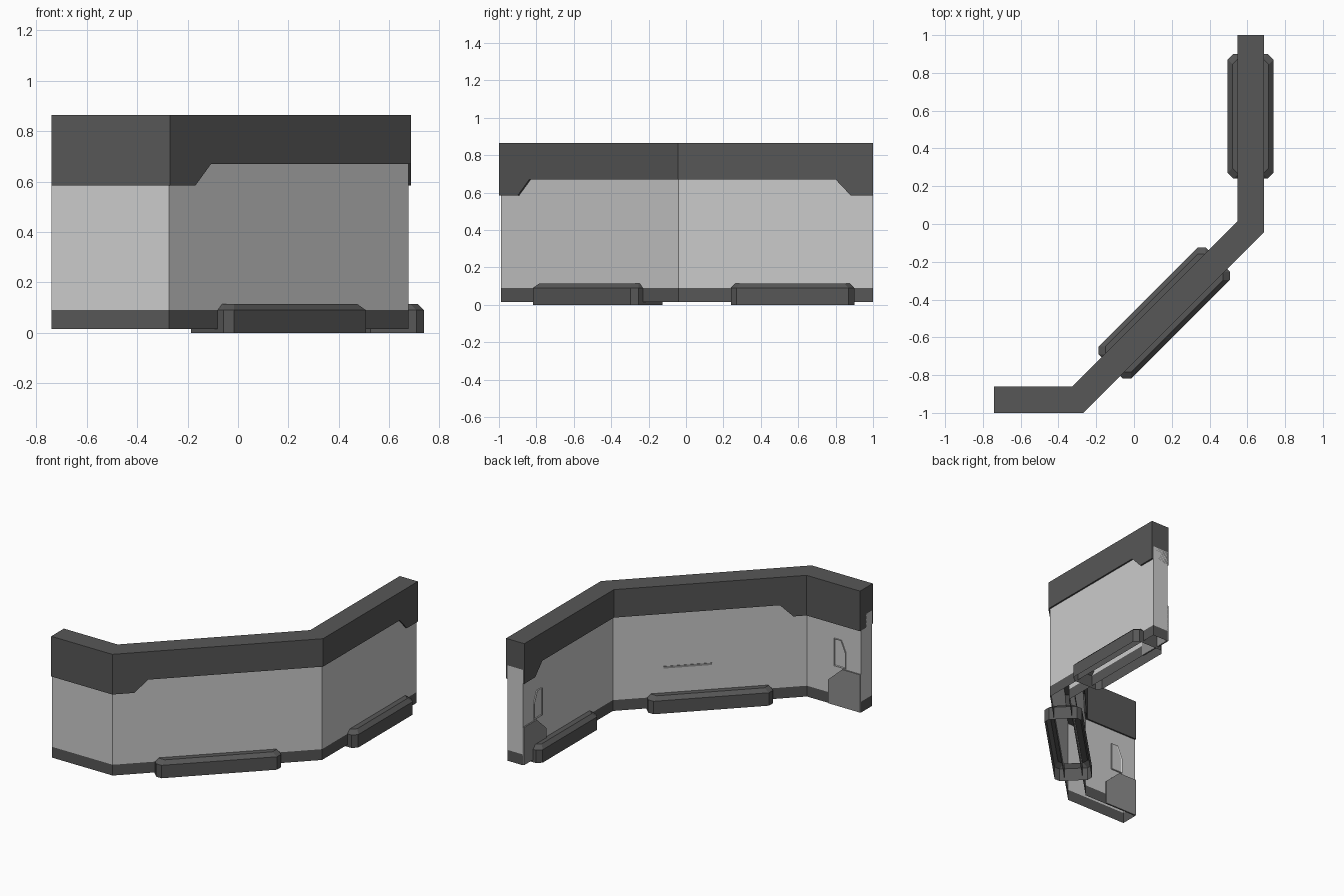
import bpy, bmesh, math
from mathutils import Vector

if "Cube" in bpy.data.objects:
    bpy.data.objects.remove(bpy.data.objects["Cube"])

def material(name, v):
    m = bpy.data.materials.new(name)
    m.diffuse_color = (v, v, v, 1)
    m.use_nodes = True
    m.node_tree.nodes["Principled BSDF"].inputs["Base Color"].default_value = m.diffuse_color
    return m

LIGHT = material("light_grey", 0.60)
MID = material("mid_grey", 0.27)
DARK = material("dark_grey", 0.095)

def finish(bm, name, mat):
    mesh = bpy.data.meshes.new(name)
    bm.to_mesh(mesh)
    bm.free()
    mesh.materials.append(mat)
    ob = bpy.data.objects.new(name, mesh)
    bpy.context.collection.objects.link(ob)
    return ob

# Centre line of the bent wall
P = [Vector(p) for p in ((-0.74, -0.93), (-0.298, -0.93), (0.617, -0.015), (0.617, 1.0))]
DIAG = Vector((1, 1)).normalized()

def wall_band(name, stations, half, top, mat, cap_top=False, cap_bottom=False):
    """Mitred wall; stations are (centre point, lower edge height)."""
    bm = bmesh.new()
    rings = []
    pts = [s[0] for s in stations]
    for i, (p, zb) in enumerate(stations):
        a = (p - pts[i - 1]).normalized() if i else (pts[1] - p).normalized()
        b = (pts[i + 1] - p).normalized() if i < len(pts) - 1 else a
        na, nb = Vector((-a.y, a.x)), Vector((-b.y, b.x))
        m = (na + nb).normalized()
        off = m * (half / m.dot(na))
        rings.append([bm.verts.new((q.x, q.y, z)) for q, z in
                      ((p + off, zb), (p + off, top), (p - off, top), (p - off, zb))])
    for r, s in zip(rings, rings[1:]):
        for k in range(4):
            if (k == 1 and not cap_top) or (k == 3 and not cap_bottom):
                continue
            j = (k + 1) % 4
            bm.faces.new((r[k], r[j], s[j], s[k]))
    bm.faces.new(rings[0][::-1])
    bm.faces.new(rings[-1])
    bmesh.ops.recalc_face_normals(bm, faces=bm.faces[:])
    return finish(bm, name, mat)

wall_band("base_band", [(p, 0.015) for p in P], 0.059, 0.09, DARK)
wall_band("wall_panels", [(p, 0.09) for p in P], 0.059, 0.68, LIGHT, cap_top=True)

# Top band with a stepped lower edge
LOW, HIGH = 0.585, 0.67
wall_band("top_band", [
    (P[0], LOW), (P[1], LOW), (P[1] + DIAG * 0.113, LOW), (P[1] + DIAG * 0.2, HIGH),
    (P[2], HIGH), (Vector((0.617, 0.80)), HIGH), (Vector((0.617, 0.88)), LOW), (P[3], LOW),
], 0.07, 0.865, DARK, cap_top=True, cap_bottom=True)

def foot(name, centre, angle, length):
    """Open-bottomed shoe with clipped corners and a chamfered top."""
    bm = bmesh.new()
    rings = []
    for inset, z in ((0, 0), (0, 0.09), (0.025, 0.115)):
        x, y, c = length / 2 - inset, 0.121 - inset, 0.03
        outline = ((x, c - y), (x, y - c), (x - c, y), (c - x, y),
                   (-x, y - c), (-x, c - y), (c - x, -y), (x - c, -y))
        rings.append([bm.verts.new((u, v, z)) for u, v in outline])
    for r, s in zip(rings, rings[1:]):
        for i in range(8):
            j = (i + 1) % 8
            bm.faces.new((r[i], r[j], s[j], s[i]))
    bm.faces.new(rings[-1])
    # slot in the top where the wall passes through
    for side in (-1, 1):
        bmesh.ops.bisect_plane(bm, geom=bm.verts[:] + bm.edges[:] + bm.faces[:],
                               plane_co=(0, side * 0.059, 0), plane_no=(0, 1, 0))
    bm.normal_update()
    inner = [f for f in bm.faces if f.normal.z > 0.99 and abs(f.calc_center_median().y) < 0.05]
    bmesh.ops.delete(bm, geom=inner, context='FACES')
    ob = finish(bm, name, DARK)
    ob.location = (centre[0], centre[1], 0)
    ob.rotation_euler.z = angle

foot("middle_foot", (0.1605, -0.4716), math.pi / 4, 0.80)
foot("right_foot", (0.617, 0.57), math.pi / 2, 0.66)

def plate(name, origin, u, n, outline, depth, mat, rim=0):
    """Flat plate on an inner wall face; outline is (distance along u, height)."""
    bm = bmesh.new()
    u, n = Vector(u).normalized(), Vector(n).normalized()
    o = Vector(origin) + n * 0.059

    def at(a, z, d):
        q = o + u * a + n * d
        return (q.x, q.y, z)
    face = bm.faces.new([bm.verts.new(at(a, z, depth)) for a, z in outline])
    bm.normal_update()
    if face.normal.dot(Vector((n.x, n.y, 0))) < 0:
        face.normal_flip()
    ext = bmesh.ops.extrude_face_region(bm, geom=[face])
    back = Vector((-n.x, -n.y, 0)) * (depth + 0.002)
    new = [v for v in ext['geom'] if isinstance(v, bmesh.types.BMVert)]
    front = [v for v in bm.verts if v not in new]
    bmesh.ops.translate(bm, verts=front, vec=back)
    bmesh.ops.recalc_face_normals(bm, faces=bm.faces[:])
    if rim:
        # raised frame around a sunken pane
        pane = max(bm.faces, key=lambda f: f.calc_center_median().dot(Vector((n.x, n.y, 0))))
        bmesh.ops.inset_region(bm, faces=[pane], thickness=rim)
        bmesh.ops.translate(bm, verts=pane.verts[:], vec=Vector((-n.x, -n.y, 0)) * 0.004)
    return finish(bm, name, mat)

# Corner plates and small hatches on the inner faces of both ends
LOWER = ((0, 0.017), (0.25, 0.017), (0.25, 0.18), (0.14, 0.28), (0, 0.28))
HATCH = ((0.115, 0.29), (0.205, 0.29), (0.205, 0.48), (0.15, 0.48), (0.115, 0.40))
for side, origin, u, n in (("left", P[0], (1, 0), (0, 1)), ("right", P[3], (0, -1), (-1, 0))):
    plate(side + "_corner_plate", origin, u, n, LOWER, 0.009, MID)
    plate(side + "_hatch", origin, u, n, HATCH, 0.008, LIGHT, rim=0.008)

# Thin slot strip on the middle inner face
plate("slot_strip", P[2], (-1, -1), (-1, 1),
      ((0.35, 0.285), (0.66, 0.285), (0.66, 0.30), (0.35, 0.30)), 0.003, MID)
